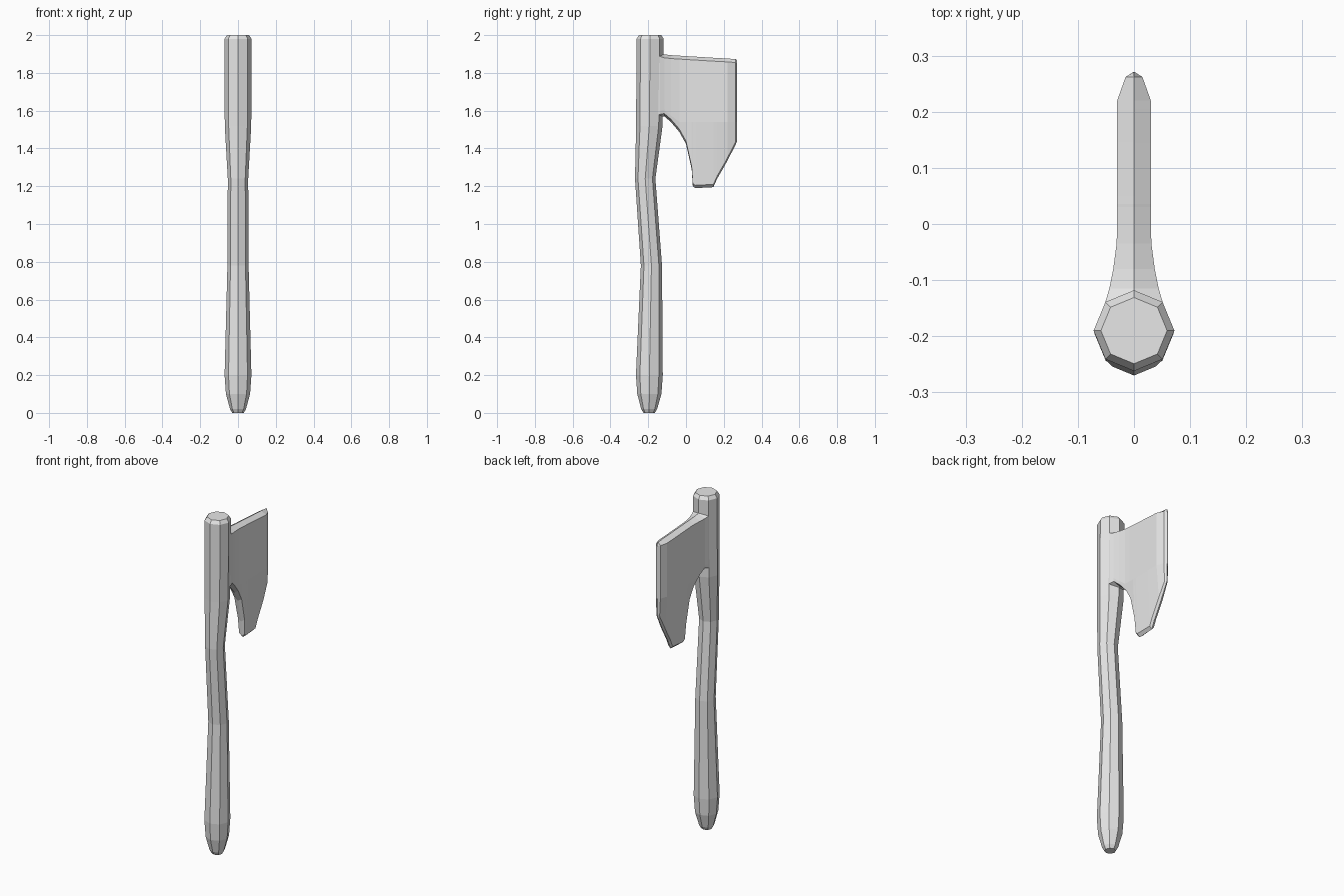
import bpy, bmesh
from math import cos, sin, pi

cube = bpy.data.objects.get("Cube")
if cube:
    bpy.data.objects.remove(cube, do_unlink=True)

grey = bpy.data.materials.new("plain grey")
grey.use_nodes = True
grey.diffuse_color = (0.8, 0.8, 0.8, 1)
grey.node_tree.nodes["Principled BSDF"].inputs["Base Color"].default_value = (0.8, 0.8, 0.8, 1)


def loft(name, rings):
    """Skin a list of equal-length closed rings and cap both ends."""
    bm = bmesh.new()
    loops = [[bm.verts.new(p) for p in ring] for ring in rings]
    n = len(loops[0])
    for a, b in zip(loops, loops[1:]):
        for i in range(n):
            j = (i + 1) % n
            bm.faces.new((a[i], a[j], b[j], b[i]))
    bm.faces.new(loops[0])
    bm.faces.new(loops[-1])
    bmesh.ops.recalc_face_normals(bm, faces=bm.faces)
    mesh = bpy.data.meshes.new(name)
    bm.to_mesh(mesh)
    bm.free()
    mesh.materials.append(grey)
    obj = bpy.data.objects.new(name, mesh)
    bpy.context.collection.objects.link(obj)
    return obj


# Handle: eight-sided rings along a gently curved grip (z, centre y, radius)
grip = [(0, -0.195, 0.03), (0.02, -0.195, 0.042), (0.1, -0.194, 0.064),
        (0.2, -0.194, 0.071), (0.78, -0.183, 0.056), (1.24, -0.216, 0.054),
        (1.52, -0.194, 0.07), (1.98, -0.19, 0.072), (2, -0.19, 0.059)]
loft("handle", [[(r * cos(i * pi / 4), y + r * sin(i * pi / 4), z) for i in range(8)]
                for z, y, r in grip])

# Axe head: upright slices from socket to cutting edge
# (y, ridge top z, bottom z, cheek half width, beard half width)
slices = [(-0.19, 1.905, 1.57, 0.05, 0.05), (-0.139, 1.905, 1.565, 0.051, 0.051),
          (-0.115, 1.898, 1.57, 0.044, 0.042), (-0.08, 1.894, 1.54, 0.037, 0.034),
          (-0.035, 1.891, 1.487, 0.031, 0.026), (0, 1.889, 1.424, 0.03, 0.024),
          (0.03, 1.887, 1.29, 0.03, 0.022), (0.036, 1.887, 1.2, 0.03, 0.018),
          (0.05, 1.886, 1.19, 0.03, 0.018), (0.145, 1.88, 1.195, 0.03, 0.014),
          (0.165, 1.879, 1.24, 0.03, 0.014), (0.204, 1.877, 1.307, 0.03, 0.014),
          (0.22, 1.876, 1.337, 0.03, 0.014), (0.262, 1.873, 1.418, 0.015, 0.01),
          (0.271, 1.868, 1.44, 0.001, 0.001)]
rings = []
for y, top, bottom, cheek, beard in slices:
    low = bottom + 0.015
    half = [(cheek, top - 0.018), (cheek, max(1.54, low + 0.02)), (beard, low)]
    rings.append([(0, y, top)] + [(x, y, z) for x, z in half]
                 + [(0, y, bottom)] + [(-x, y, z) for x, z in reversed(half)])
loft("axe_head", rings)
